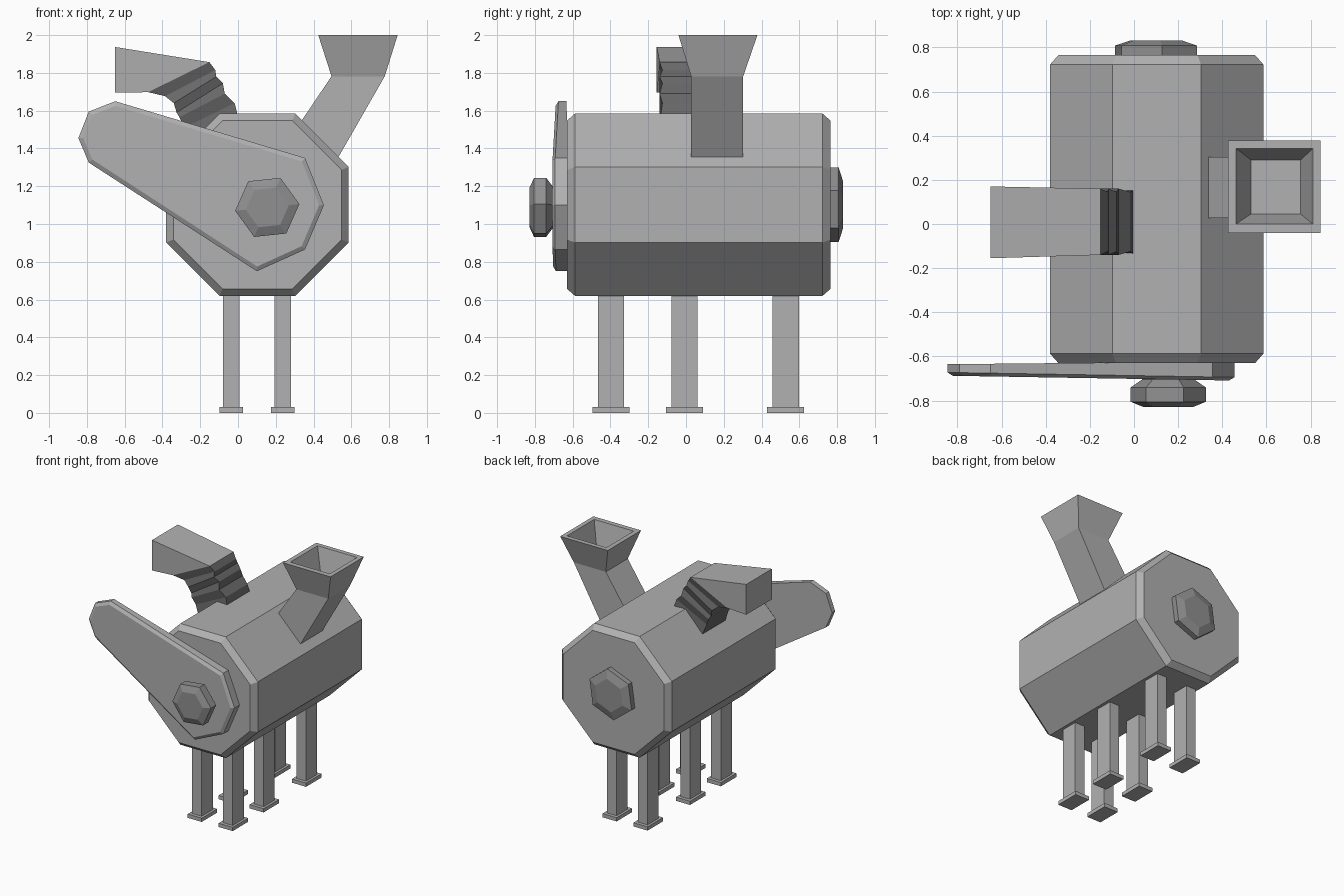
import bpy, bmesh
from math import cos, sin, radians, pi

if "Cube" in bpy.data.objects:
    bpy.data.objects.remove(bpy.data.objects["Cube"])


def material(name, g):
    m = bpy.data.materials.new(name)
    m.diffuse_color = (g, g, g, 1)
    m.use_nodes = True
    m.node_tree.nodes["Principled BSDF"].inputs["Base Color"].default_value = m.diffuse_color
    return m


STEEL = material("steel", 0.44)
BOLT = material("dark_steel", 0.28)
RUBBER = material("rubber", 0.14)


def finish(name, bm, mat=STEEL):
    bmesh.ops.recalc_face_normals(bm, faces=bm.faces[:])
    mesh = bpy.data.meshes.new(name)
    bm.to_mesh(mesh)
    bm.free()
    mesh.materials.append(mat)
    obj = bpy.data.objects.new(name, mesh)
    bpy.context.collection.objects.link(obj)
    return obj


def loft_bm(rings):
    """Skin a list of equal-length rings and cap both ends."""
    bm = bmesh.new()
    vs = [[bm.verts.new(p) for p in r] for r in rings]
    n = len(vs[0])
    for a, b in zip(vs, vs[1:]):
        for i in range(n):
            j = (i + 1) % n
            bm.faces.new((a[i], a[j], b[j], b[i]))
    bm.faces.new(vs[0])
    last = bm.faces.new(vs[-1])
    return bm, last


def loft(name, rings, mat=STEEL):
    return finish(name, loft_bm(rings)[0], mat)


def turned(name, sides, cx, cz, profile, turn, mat=STEEL):
    """Polygonal prism along y; profile is a list of (y, radius)."""
    angles = [radians(turn) + 2 * pi * i / sides for i in range(sides)]
    return loft(name, [[(cx + r * cos(a), y, cz + r * sin(a)) for a in angles]
                       for y, r in profile], mat)


def rect(x0, x1, y0, y1, z0, z1=None):
    """Rectangle ring whose height runs from z0 at x0 to z1 at x1."""
    z1 = z0 if z1 is None else z1
    return [(x0, y0, z0), (x1, y0, z1), (x1, y1, z1), (x0, y1, z0)]


# Octagonal drum with chamfered ends
turned("drum_body", 8, 0.103, 1.102,
       [(-0.63, 0.482), (-0.587, 0.523), (0.722, 0.523), (0.765, 0.482)], 22.5)

# Front crank plate, thinner toward its tip
outline = [(-0.65, 1.65), (-0.79, 1.595), (-0.845, 1.455), (-0.79, 1.325),
           (0.10, 0.75), (0.355, 0.865), (0.455, 1.10), (0.355, 1.35)]
back = [(x, -0.635 + 0.01 * (x + 0.845), z) for x, z in outline]
front = [(x, -0.672 - 0.017 * (x + 0.845), z) for x, z in outline]
bm, face = loft_bm([back, front])
bmesh.ops.recalc_face_normals(bm, faces=bm.faces[:])
bmesh.ops.inset_region(bm, faces=[face], thickness=0.025, depth=0.015)
finish("crank_plate", bm)

# Hexagonal bolts at both ends of the axle
turned("front_bolt", 6, 0.155, 1.088,
       [(-0.68, 0.115), (-0.705, 0.12), (-0.74, 0.171), (-0.805, 0.171),
        (-0.828, 0.115)], 6, BOLT)
turned("back_bolt", 6, 0.10, 1.102,
       [(0.75, 0.2), (0.808, 0.2), (0.83, 0.13)], 82, BOLT)

# Six legs with foot pads
for side, x in (("left", -0.036), ("right", 0.237)):
    for place, y in (("front", -0.397), ("middle", -0.008), ("back", 0.527)):
        w, d, fw, fd = 0.043, 0.07, 0.062, 0.097
        loft(f"{place}_{side}_leg", [rect(x - w, x + w, y - d, y + d, 0.03),
                                     rect(x - w, x + w, y - d, y + d, 0.66)])
        loft(f"{place}_{side}_foot", [rect(x - fw, x + fw, y - fd, y + fd, 0.0),
                                      rect(x - fw, x + fw, y - fd, y + fd, 0.03)])

# Feed hopper: slanted neck, flared mouth, hollow inside
loft("hopper", [rect(0.315, 0.515, 0.027, 0.303, 1.515, 1.325),
                rect(0.495, 0.777, 0.027, 0.303, 1.782),
                rect(0.425, 0.845, -0.04, 0.378, 2.0),
                rect(0.462, 0.81, 0.0, 0.342, 2.0),
                rect(0.53, 0.755, 0.045, 0.29, 1.79)])

# Exhaust spout on a folded rubber elbow: lower point, upper point, y limits
spout = [(-0.65, 1.695, -0.65, 1.937, -0.155, 0.17),
         (-0.476, 1.698, -0.152, 1.857, -0.14, 0.16),
         (-0.386, 1.677, -0.12, 1.815, -0.125, 0.145),
         (-0.34, 1.64, -0.115, 1.78, -0.14, 0.16),
         (-0.325, 1.59, -0.08, 1.745, -0.125, 0.145),
         (-0.31, 1.565, -0.07, 1.69, -0.14, 0.16),
         (-0.285, 1.51, -0.018, 1.64, -0.125, 0.145),
         (-0.25, 1.42, 0.0, 1.57, -0.135, 0.155)]
rings = [rect(x0, x1, y0, y1, z0, z1) for x0, z0, x1, z1, y0, y1 in spout]
loft("exhaust_spout", rings[:2])
loft("exhaust_bellows", rings[1:], RUBBER)
